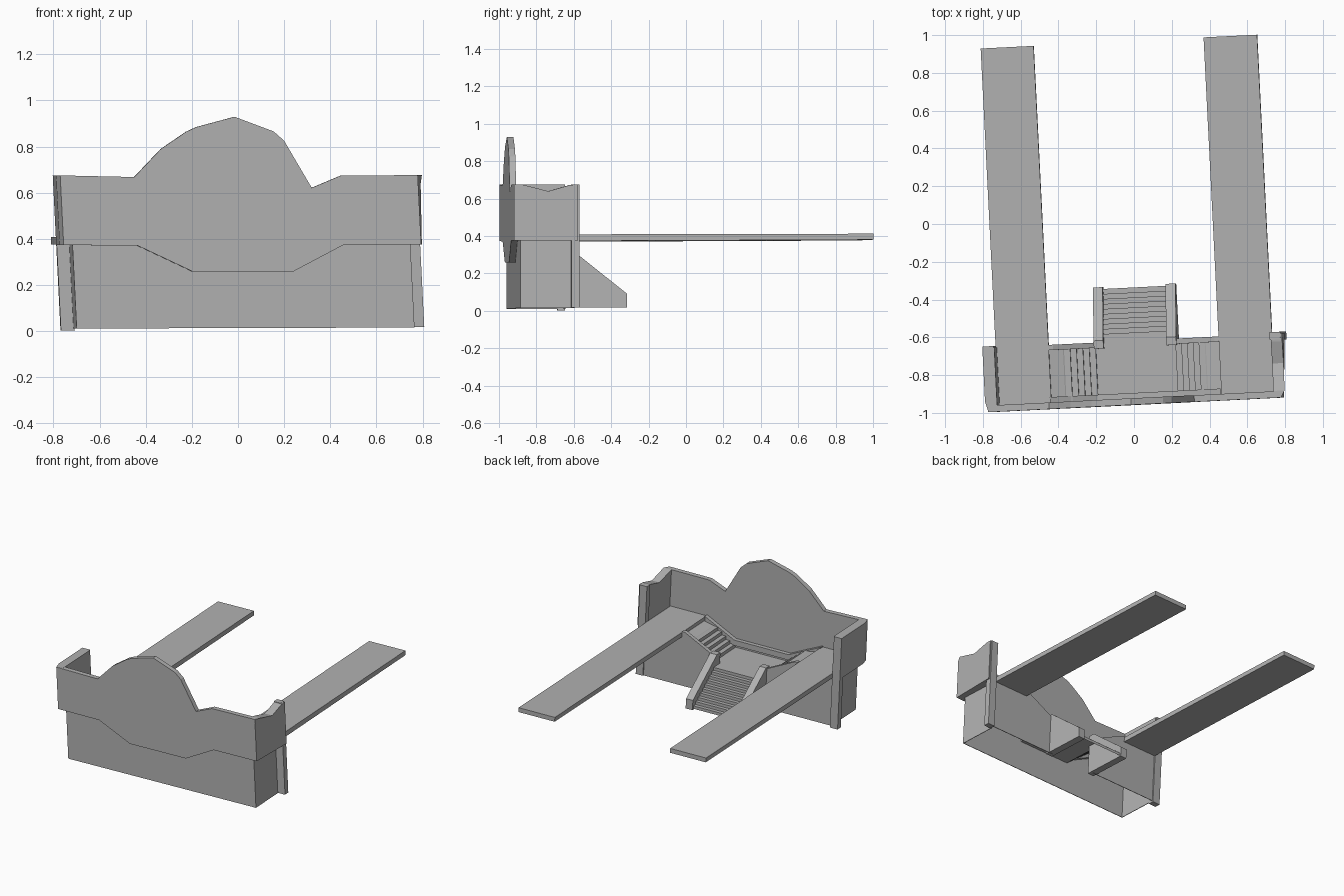
import bpy, bmesh

if "Cube" in bpy.data.objects:
    bpy.data.objects.remove(bpy.data.objects["Cube"])

K = 0.05  # slight yaw and sideways lean of the whole model

grey = bpy.data.materials.new("mid_grey")
grey.diffuse_color = (0.44, 0.44, 0.44, 1)
grey.use_nodes = True
grey.node_tree.nodes["Principled BSDF"].inputs["Base Color"].default_value = grey.diffuse_color


def place(u, v, z):
    return (u - K * v - K * z, v + K * u, z + 0.003 * u)


def make(name, verts, faces):
    me = bpy.data.meshes.new(name)
    me.from_pydata([place(*p) for p in verts], [], faces)
    me.materials.append(grey)
    bm = bmesh.new()
    bm.from_mesh(me)
    bmesh.ops.recalc_face_normals(bm, faces=bm.faces)
    bm.to_mesh(me)
    bm.free()
    ob = bpy.data.objects.new(name, me)
    bpy.context.collection.objects.link(ob)
    return ob


def extrude(name, pts, axis, a, b, solid=True):
    """Extrude a profile along axis u (v,z points), v (u,z points) or z (u,v points)."""
    def put(p, t):
        return {'u': (t, p[0], p[1]), 'v': (p[0], t, p[1]), 'z': (p[0], p[1], t)}[axis]
    n = len(pts)
    verts = [put(p, a) for p in pts] + [put(p, b) for p in pts]
    m = n if solid else n - 1
    faces = [(i, (i + 1) % n, n + (i + 1) % n, n + i) for i in range(m)]
    if solid:
        faces += [tuple(range(n)), tuple(range(n, 2 * n))]
    return make(name, verts, faces)


def rect(a, b, c, d):
    return [(a, c), (b, c), (b, d), (a, d)]


def steps(start, end, count):
    """Stair profile from start to end, points in (run, height)."""
    (r0, z0), (r1, z1) = start, end
    pts = [start]
    for i in range(1, count + 1):
        r = r0 + (r1 - r0) * i / count
        pts += [(r, pts[-1][1]), (r, z0 + (z1 - z0) * i / count)]
    return pts


FRONT, INNER, BACK = -0.957, -0.922, -0.617

# front parapet with the arched crest
crest = [(-.785, .677), (-.464, .669), (-.343, .79), (-.229, .865), (-.184, .885),
         (-.016, .929), (.15, .865), (.193, .825), (.303, .62), (.43, .672), (.765, .674)]
skirt = [(.765, .373), (.43, .373), (.206, .258), (-.23, .258), (-.465, .372), (-.785, .375)]
extrude("front_parapet", crest + skirt, 'v', FRONT, INNER)

# kerb along the inside of the parapet, following the stairs
kerb = [(-.47, .415), (-.465, .372), (-.23, .258), (.206, .258), (.43, .373), (.435, .415),
        (.20, .298), (-.224, .298)]
extrude("inner_kerb", kerb, 'v', INNER, -.893)

# side parapets: left flat, right with a shallow dip and chamfered front corner
extrude("left_parapet", [(-.737, BACK), (-.80, BACK), (-.80, -.90), (-.785, FRONT), (-.737, FRONT + .002)],
        'z', .375, .677)
dip = [(-.955, .373), (-.955, .674), (-.92, .674), (-.775, .637), (-.66, .67), (BACK, .674), (BACK, .373)]
right = extrude("right_parapet", dip, 'u', .725, .785)
for vert in right.data.vertices[7:9]:
    vert.co.x -= .02
right.data.update()

# end posts
extrude("left_post", rect(-.80, -.74, -.65, -.609), 'z', .004, .677)
extrude("right_post", rect(.72, .776, -.65, -.609), 'z', .015, .674)

# hollow base: open-bottomed front and side walls
extrude("base_front", [(-.743, .013), (.718, .013), (.718, .375), (.43, .373), (.206, .258), (-.23, .258),
                       (-.465, .372), (-.743, .375)], 'v', INNER, INNER + .004)
for name, u in (("left_base_side", -.743), ("right_base_side", .718)):
    extrude(name, rect(INNER, BACK - .02, .013, .375), 'u', u - .002, u + .002)

# long walkways running to the rear
for name, a, b in (("left_walkway", -.743, -.463), ("right_walkway", .437, .72)):
    extrude(name, [(INNER, .370), (INNER, .406), (.966, .41), (.966, .378)], 'u', a, b)

# rear wing walls with sloping rails on top
for side, end, mid, foot, cheek_u in (("left", -.743, -.463, -.44, -.20), ("right", .72, .437, .415, .18)):
    low = -.228 if side == "left" else .207
    extrude(side + "_wing_wall", [(end, .015), (end, .375), (mid, .375), (mid, .35), (low, .25), (cheek_u, .25),
                                  (cheek_u, .015)], 'v', BACK - .004, BACK)
    extrude(side + "_wing_rail", [(mid, .35), (mid, .412), (foot, .41), (low, .305), (cheek_u, .305),
                                  (cheek_u, .22), (low, .22)], 'v', -.645, BACK)

# side stairs down to the middle landing, then the main flight
LAND = .235
extrude("left_side_stairs", [(-.463, .38), (-.39, .365)] + steps((-.385, .362), (-.222, LAND), 5),
        'v', INNER, -.645, False)
extrude("right_side_stairs", [(.437, .38), (.365, .365)] + steps((.36, .362), (.20, LAND), 5),
        'v', INNER, -.645, False)
extrude("middle_landing", [(-.222, LAND), (.20, LAND)], 'v', INNER, -.60, False)
extrude("main_stairs", steps((-.60, LAND), (-.335, .025), 10), 'u', -.18, .157, False)

# cheek walls of the main flight
cheek = [(-.65, .018), (-.65, .315), (-.607, .315), (-.325, .09), (-.325, .018)]
extrude("left_cheek", cheek, 'u', -.229, -.178)
extrude("right_cheek", cheek, 'u', .155, .208)
